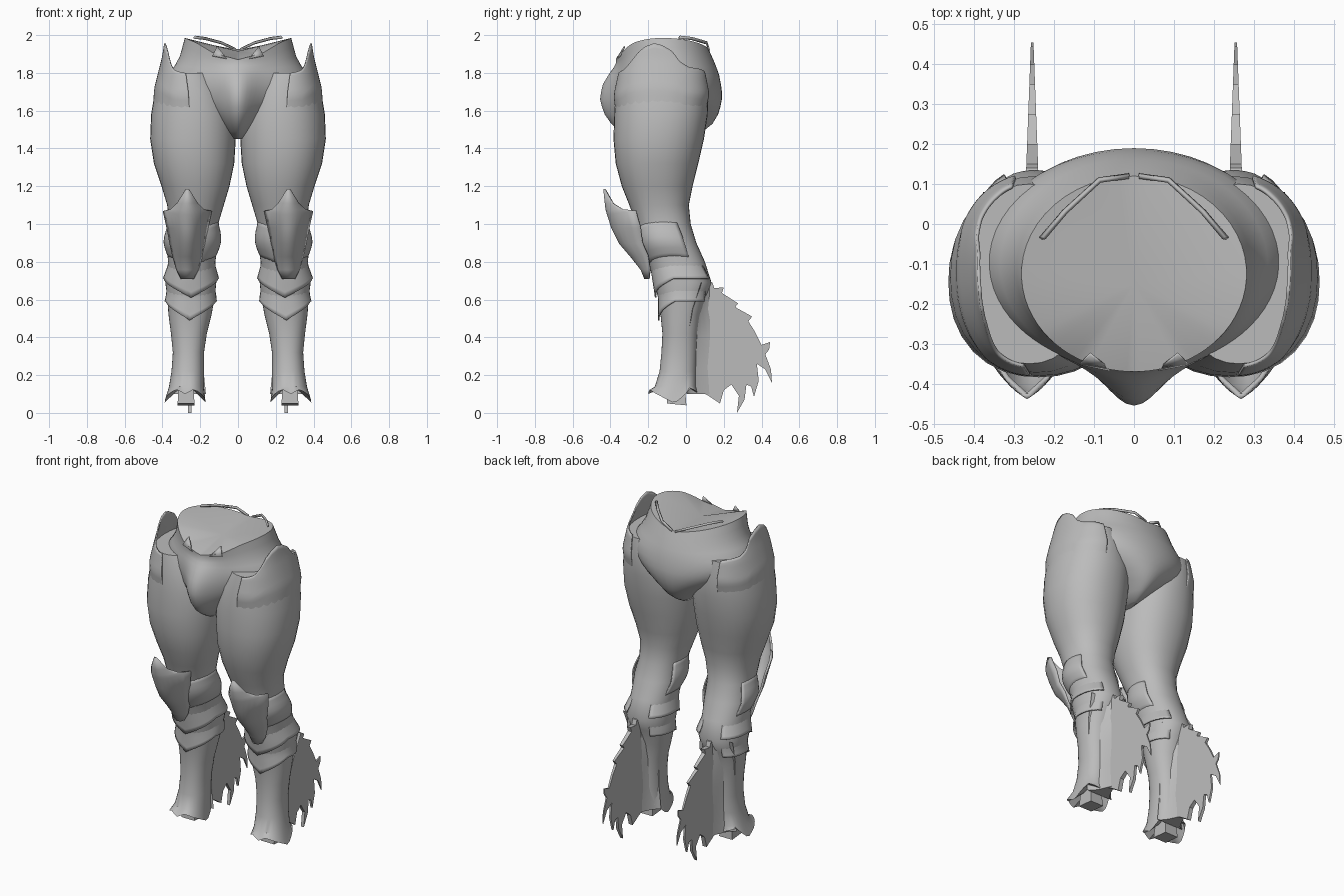
import bpy, math

if "Cube" in bpy.data.objects:
    bpy.data.objects.remove(bpy.data.objects["Cube"])

grey = bpy.data.materials.new("plain grey")
grey.diffuse_color = (0.5, 0.5, 0.5, 1)
grey.use_nodes = True
grey.node_tree.nodes["Principled BSDF"].inputs["Base Color"].default_value = grey.diffuse_color
SEG = 32


def interp(table, v):
    """Piecewise linear lookup; the first column of the table rises."""
    if v <= table[0][0]:
        return table[0][1:]
    for a, b in zip(table, table[1:]):
        if v <= b[0]:
            t = (v - a[0]) / (b[0] - a[0])
            return tuple(p + (q - p) * t for p, q in zip(a[1:], b[1:]))
    return table[-1][1:]


def make(name, verts, faces, mirror=True, thick=0, angle=40):
    me = bpy.data.meshes.new(name)
    me.from_pydata(verts, [], faces)
    me.materials.append(grey)
    ob = bpy.data.objects.new(name, me)
    bpy.context.collection.objects.link(ob)
    bpy.ops.object.select_all(action='DESELECT')
    ob.select_set(True)
    bpy.context.view_layer.objects.active = ob
    bpy.ops.object.mode_set(mode='EDIT')
    bpy.ops.mesh.select_all(action='SELECT')
    bpy.ops.mesh.normals_make_consistent(inside=False)
    bpy.ops.object.mode_set(mode='OBJECT')
    bpy.ops.object.shade_smooth_by_angle(angle=math.radians(angle))
    if thick:
        s = ob.modifiers.new("thickness", 'SOLIDIFY')
        s.thickness, s.offset = thick, 0
    if mirror:
        ob.modifiers.new("mirror", 'MIRROR').use_mirror_merge = False
    return ob


def grid_faces(rows, cols, closed):
    n = cols if closed else cols - 1
    return [(r * cols + c, r * cols + (c + 1) % cols,
             (r + 1) * cols + (c + 1) % cols, (r + 1) * cols + c)
            for r in range(rows - 1) for c in range(n)]


# Leg sections: height, inner x, outer x, front y, back y
LEG = [(0.08, .172, .388, -.2, .06), (0.14, .18, .365, -.165, .055),
       (0.22, .18, .352, -.14, .055), (0.32, .18, .345, -.13, .06),
       (0.42, .165, .355, -.125, .065), (0.52, .14, .368, -.135, .08),
       (0.62, .122, .375, -.15, .11), (0.69, .115, .385, -.17, .135),
       (0.80, .12, .37, -.2, .1), (0.90, .105, .38, -.235, .055),
       (1.00, .105, .365, -.265, .025), (1.10, .075, .375, -.30, .015),
       (1.20, .045, .405, -.34, .035), (1.32, .02, .445, -.372, .065),
       (1.45, .012, .465, -.384, .095), (1.58, .012, .46, -.38, .115),
       (1.70, .05, .44, -.372, .12), (1.80, .11, .415, -.35, .10),
       (1.88, .19, .395, -.31, .05), (1.96, .22, .382, -.28, .0)]


def leg_point(z, u, off=0.0):
    """Point on the leg skin; u = 0 faces front, 90 degrees faces outward."""
    x0, x1, y0, y1 = interp(LEG, z)
    s, c = math.sin(u), math.cos(u)
    k = (abs(s) ** 2.2 + abs(c) ** 2.2) ** (-1 / 2.2)
    return ((x0 + x1) / 2 + ((x1 - x0) / 2 + off) * s * k,
            (y0 + y1) / 2 - ((y1 - y0) / 2 + off) * c * k, z)


def wrap(name, u0, u1, bottom, top, off, rows=8, cols=33, thick=0.008):
    """Plate wrapped on the leg between two edges given as functions of u."""
    verts = []
    for r in range(rows):
        for i in range(cols):
            u = math.radians(u0 + (u1 - u0) * i / (cols - 1))
            t = r / (rows - 1)
            b, h = bottom(u), top(u)
            verts.append(leg_point(b + (h - b) * t, u, off(t)))
    return make(name, verts, grid_faces(rows, cols, False), thick=thick)


# Legs from the ankle to the hip, with a jagged hollow cuff at the ankle
CUFF = [(0, .10), (25, .125), (60, .09), (95, .05), (135, .13), (180, .10)]
verts = []
levels = [row[0] for row in LEG if row[0] <= 1.8]
for r, z in enumerate(levels):
    for i in range(SEG):
        u = math.tau * i / SEG
        p = leg_point(z, u)
        if r == 0:
            p = (p[0], p[1], interp(CUFF, 180 - abs(math.degrees(u) - 180))[0])
        verts.append(p)
n = len(levels)
faces = grid_faces(n, SEG, True)
verts += [(.275, -.06, .16), (.30, -.13, 1.80)]
for i in range(SEG):
    j = (i + 1) % SEG
    faces += [(j, i, n * SEG), ((n - 1) * SEG + i, (n - 1) * SEG + j, n * SEG + 1)]
make("leg", verts, faces)

# Hip plates rising to a rounded tab at each side
ARCH = [(-.31, 1.79), (-.285, 1.82), (-.265, 1.88), (-.25, 1.91), (-.217, 1.94),
        (-.165, 1.957), (-.116, 1.945), (-.07, 1.915), (-.05, 1.86), (-.02, 1.83),
        (.02, 1.82), (.06, 1.79)]
wrap("hip_plate", 5, 165, lambda u: 1.58, lambda u: interp(ARCH, leg_point(1.9, u)[1])[0],
     lambda t: -.012 + .016 * min(1, t * 2.5), rows=16, cols=65)

# Shin bands, each with a pointed lower front edge
for name, lo, hi in (("upper_shin_band", .61, .80), ("lower_shin_band", .49, .66)):
    wrap(name, -150, 150,
         lambda u: lo + .10 * min(1, abs(u) / 1.3),
         lambda u: hi + .02, lambda t: .012 - .026 * t)

# Knee collar behind the guard
wrap("knee_collar", -120, 120, lambda u: .77 + .05 * math.sin(abs(u)),
     lambda u: .98 + .04 * math.sin(abs(u)), lambda t: -.008 + .02 * math.sin(math.pi * t))

# Knee guards: height, half width, ridge y, side y
KNEE = [(.71, .03, -.215, -.195), (.76, .055, -.235, -.19), (.83, .075, -.29, -.2),
        (.90, .09, -.35, -.23), (.98, .105, -.39, -.24), (1.05, .125, -.412, -.265),
        (1.075, .085, -.42, -.33), (1.11, .05, -.424, -.385), (1.185, .003, -.432, -.428)]
verts = []
for z, w, yf, ys in KNEE:
    for i in range(13):
        a = i / 6 - 1
        lift = .02 * a * a if z == 1.05 else 0
        verts.append((.268 + w * a, yf + (ys - yf) * abs(a) ** 2, z + lift))
make("knee_guard", verts, grid_faces(len(KNEE), 13, False), thick=0.012)

# Toe block inside each cuff
verts = []
for z, k in ((.05, 1), (.17, .8)):
    for sx, sy in ((-1, -1), (1, -1), (1, 1), (-1, 1)):
        verts.append((.275 + .045 * sx * k, -.05 + .052 * sy * k, z - .01 * (sy > 0) * (k == 1)))
make("toe_block", verts, grid_faces(2, 4, True) + [(0, 1, 2, 3), (4, 5, 6, 7)])

# Ragged fin behind each calf, thinning towards its edge
FIN = [(.02, .64), (.10, .70), (.14, .69), (.15, .66), (.20, .665), (.19, .635), (.275, .58),
       (.26, .56), (.35, .51), (.33, .485), (.365, .43), (.40, .36), (.445, .375), (.44, .335),
       (.42, .31), (.45, .23), (.455, .16), (.42, .23), (.375, .26), (.385, .17), (.36, .085),
       (.345, .14), (.32, .15), (.31, .07), (.27, 0), (.28, .09), (.24, .15), (.20, .12),
       (.18, .05), (.12, .09), (.06, .12), (.02, .15)]
m = len(FIN)
verts = []
for side in (-1, 1):
    for y, z in FIN:
        verts.append((.255 + side * (.003 + .015 * max(0, .46 - y) / .4), y, z))
faces = [tuple(range(m)), tuple(range(2 * m - 1, m - 1, -1))]
faces += [(i, (i + 1) % m, m + (i + 1) % m, m + i) for i in range(m)]
make("calf_fin", verts, faces, angle=30)

# Web easing the calf into the fin
verts = []
for z in (.10, .25, .40, .55, .69):
    x0, x1, y0, y1 = interp(LEG, z)
    for i in range(13):
        a = i / 6 - 1
        rise = (.15 if z < .5 else .1 if z < .6 else .05) * (1 - abs(a)) ** 1.8
        verts.append((.26 + a * (x1 - x0) * .44, y1 - .055 + rise, z))
faces = grid_faces(5, 13, True) + [tuple(range(13)), tuple(range(52, 65))]
make("calf_web", verts, faces, angle=60)

# Pelvis: height, half width, front y, back y; the upper rows blend into the rim
PELVIS = [(1.45, .025, -.22, .02), (1.49, .07, -.26, .09), (1.53, .12, -.30, .14),
          (1.58, .20, -.33, .17), (1.62, .27, -.345, .182), (1.66, .325, -.355, .19),
          (1.70, .365, -.36, .19), (1.74, .38, -.365, .185)]
UPPER = [(0, .37, -.365, .175), (.25, .335, -.365, .163), (.5, .308, -.365, .15),
         (.75, .295, -.365, .135), (1, .282, -.37, .12)]
FRONT = [(0, 1.87), (.13, 1.905), (.22, 1.96), (.28, 1.985)]
BULGE = [(1.44, .05), (1.49, .085), (1.53, .095), (1.58, .10), (1.67, .10),
         (1.74, .075), (1.79, .045), (1.84, .01), (1.87, 0)]
PS = 64


def rim(u):
    x = .28 * abs(math.sin(u))
    return interp(FRONT, x)[0] if math.cos(u) > 0 else 1.925 + .06 * (x / .28) ** 1.3


verts = []
for k, row in enumerate(PELVIS + UPPER):
    for i in range(PS):
        # Columns gather at the front, where the rounded guard swells out
        w = math.tau * i / PS
        u = w - .35 * math.sin(w)
        _, rx, yf, yb = row
        z = row[0] if k < len(PELVIS) else 1.79 + (rim(u) - 1.79) * row[0]
        x = rx * math.sin(u)
        y = (yf + yb) / 2 - (yb - yf) / 2 * math.cos(u)
        if math.cos(u) > 0:
            y -= interp(BULGE, z)[0] * math.exp(-(x / .095) ** 2)
        verts.append((x, y, z))
n = len(PELVIS + UPPER)
faces = grid_faces(n, PS, True) + [tuple(range(PS))]
verts.append((0, -.15, 1.915))
faces += [((n - 1) * PS + i, (n - 1) * PS + (i + 1) % PS, n * PS) for i in range(PS)]
make("pelvis", verts, faces, mirror=False, angle=50)

# Small points on the front of the belt
make("belt_point", [(.06, -.365, 1.875), (.135, -.35, 1.89), (.11, -.325, 1.94)],
     [(0, 1, 2)], thick=0.008)

# Thin strips floating along the back rim
path = [(.225, -.035, 1.995), (.17, .03, 1.988), (.085, .108, 1.965), (.012, .118, 1.93)]
verts = [(x * k, y * k, z - d) for k, d in ((1, 0), (1.04, .012)) for x, y, z in path]
make("back_strip", verts, grid_faces(2, 4, False), thick=0.01)
